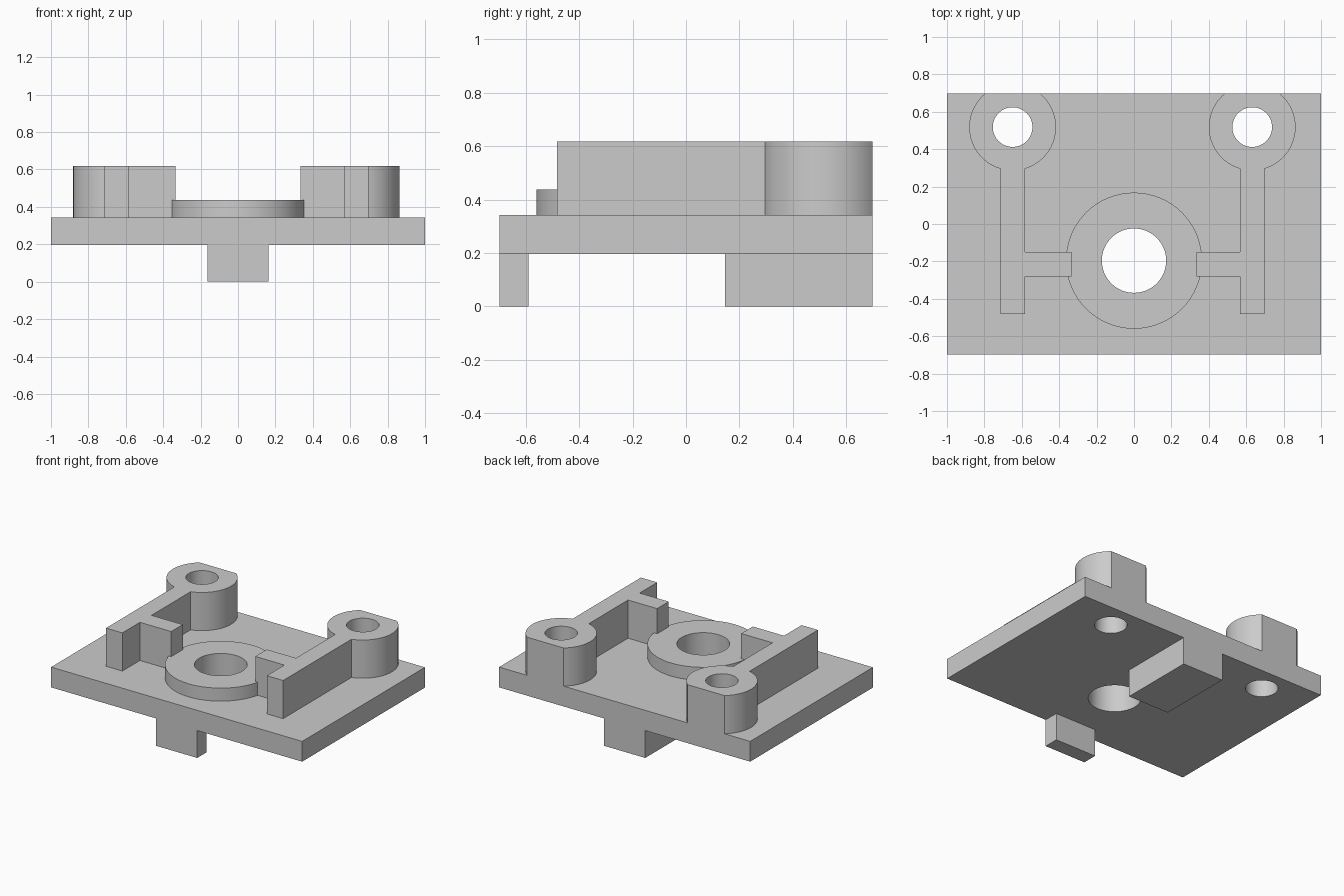
import bpy, bmesh
from math import sin, cos, asin, pi

if "Cube" in bpy.data.objects:
    bpy.data.objects.remove(bpy.data.objects["Cube"])

GREY = bpy.data.materials.new("plain grey")
GREY.use_nodes = True
GREY.diffuse_color = (0.6, 0.6, 0.6, 1)
GREY.node_tree.nodes["Principled BSDF"].inputs["Base Color"].default_value = (0.6, 0.6, 0.6, 1)

BASE, DECK, RING_TOP, TOP = 0.197, 0.343, 0.437, 0.618
HALF_X, HALF_Y = 1.0, 0.698


def prism(name, outline, z0, z1):
    """Extrude a counter-clockwise outline from z0 to z1."""
    bm = bmesh.new()
    face = bm.faces.new([bm.verts.new((x, y, z0)) for x, y in outline])
    out = bmesh.ops.extrude_face_region(bm, geom=[face])["geom"]
    bmesh.ops.translate(bm, vec=(0, 0, z1 - z0),
                        verts=[v for v in out if isinstance(v, bmesh.types.BMVert)])
    bmesh.ops.recalc_face_normals(bm, faces=bm.faces)
    mesh = bpy.data.meshes.new(name)
    bm.to_mesh(mesh)
    bm.free()
    mesh.materials.append(GREY)
    obj = bpy.data.objects.new(name, mesh)
    bpy.context.collection.objects.link(obj)
    return obj


def arc(cx, cy, r, a0, a1, n):
    return [(cx + r * cos(a0 + (a1 - a0) * i / n), cy + r * sin(a0 + (a1 - a0) * i / n))
            for i in range(n + 1)]


def circle(cx, cy, r):
    return arc(cx, cy, r, 0, 2 * pi, 64)[:-1]


def rect(x0, x1, y0, y1):
    return [(x0, y0), (x1, y0), (x1, y1), (x0, y1)]


def drill(obj, cx, cy, r):
    """Cut a round vertical hole right through obj."""
    cutter = prism("hole_cutter", circle(cx, cy, r), -1, 2)
    cutter.hide_render = True
    mod = obj.modifiers.new("hole", 'BOOLEAN')
    mod.operation, mod.solver, mod.object = 'DIFFERENCE', 'EXACT', cutter
    bpy.context.view_layer.objects.active = obj
    bpy.ops.object.modifier_apply(modifier=mod.name)
    bpy.data.objects.remove(cutter)


# Base plate and the raised ring round its centre hole
ring_y, ring_r, bore_r = -0.196, 0.364, 0.172
plate = prism("base_plate", rect(-HALF_X, HALF_X, -HALF_Y, HALF_Y), BASE, DECK)
ring = prism("centre_ring", circle(0, ring_y, ring_r), DECK, RING_TOP)
for part in (plate, ring):
    drill(part, 0, ring_y, bore_r)

# Brackets: a round boss trimmed flush with the back edge, a rail and an inward tab
boss_y, boss_r, hole_r, half = 0.518, 0.232, 0.106, 0.065
flat = asin((HALF_Y - boss_y) / boss_r)
neck = asin(half / boss_r)
brackets = []
for name, cx, side in (("left_bracket", 0.632, 1), ("right_bracket", -0.649, -1)):
    tab_end = -(abs(cx) - 0.335)
    outline = [(-half, -0.15), (tab_end, -0.15), (tab_end, -0.282), (-half, -0.282),
               (-half, -0.482), (half, -0.482)]
    outline += arc(0, boss_y, boss_r, neck - pi / 2, flat, 28)
    outline += arc(0, boss_y, boss_r, pi - flat, 1.5 * pi - neck, 28)
    bracket = prism(name, [(cx + side * x, y) for x, y in outline], DECK, TOP)
    for part in (plate, bracket):
        drill(part, cx, boss_y, hole_r)
    brackets.append(bracket)

# Locating blocks under the plate
prism("front_foot", rect(-0.164, 0.164, -HALF_Y, -0.59), 0, BASE)
prism("back_foot", rect(-0.164, 0.164, 0.146, HALF_Y), 0, BASE)

# Smooth the round walls, keep the edges sharp
bpy.ops.object.select_all(action='DESELECT')
for part in [plate, ring] + brackets:
    part.select_set(True)
    bpy.context.view_layer.objects.active = part
bpy.ops.object.shade_smooth_by_angle(angle=pi / 6)
